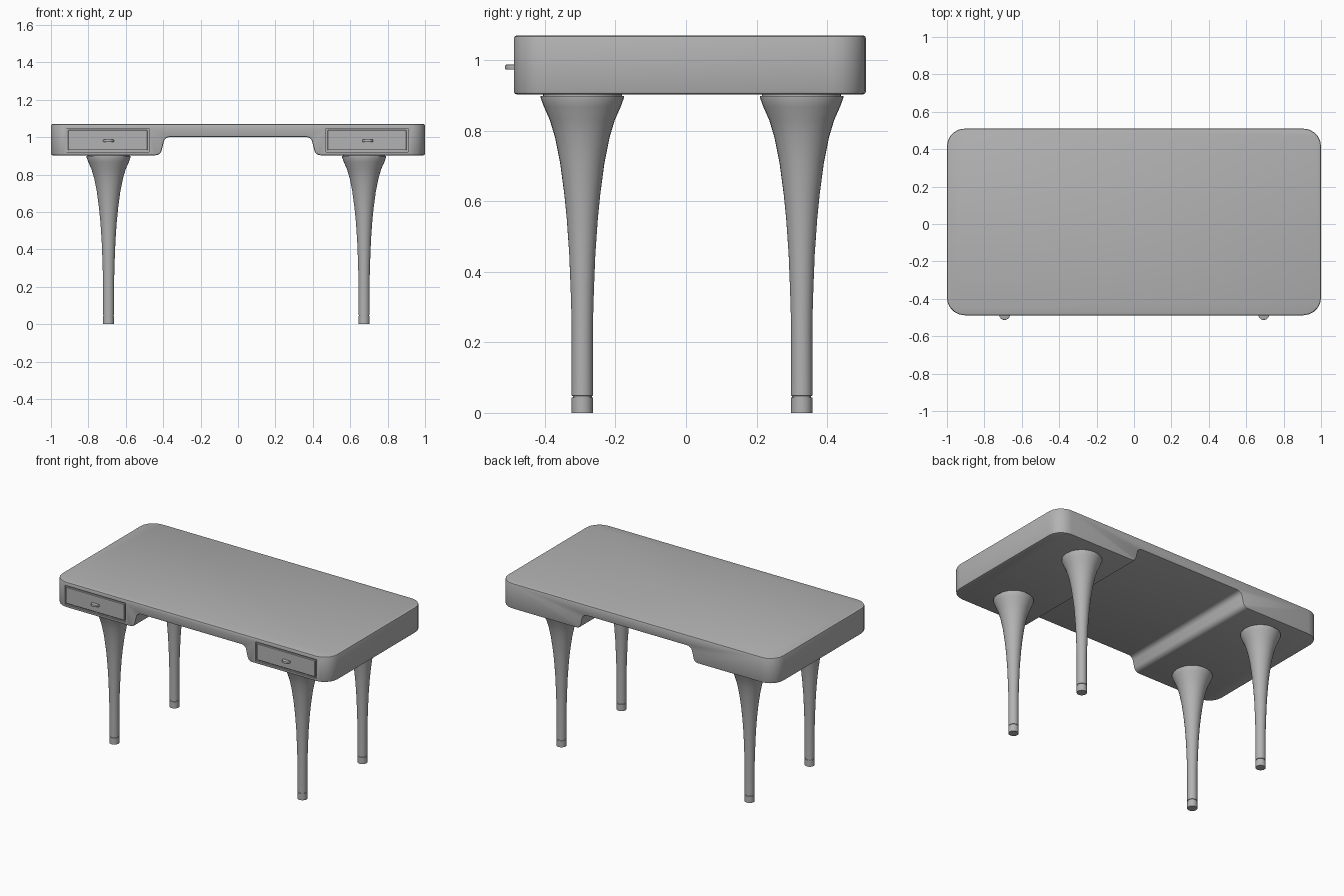
import bpy, bmesh, math

if "Cube" in bpy.data.objects:
    bpy.data.objects.remove(bpy.data.objects["Cube"], do_unlink=True)

grey = bpy.data.materials.new("plain grey")
grey.use_nodes = True
COLOUR = (0.45, 0.45, 0.45, 1)
grey.diffuse_color = COLOUR
grey.node_tree.nodes["Principled BSDF"].inputs["Base Color"].default_value = COLOUR

FRONT, BACK, TOP, BOTTOM = -0.488, 0.51, 1.07, 0.903


def arc(cx, cy, r, start, end, steps):
    """Points of a circular arc, angles in degrees."""
    angles = [math.radians(start + (end - start) * i / steps) for i in range(steps + 1)]
    return [(cx + r * math.cos(a), cy + r * math.sin(a)) for a in angles]


def prism(name, outline, place, offset):
    """Extrude a flat outline; place maps its 2D points into space."""
    bm = bmesh.new()
    face = bm.faces.new([bm.verts.new(place(u, v)) for u, v in outline])
    ext = bmesh.ops.extrude_face_region(bm, geom=[face])
    verts = [g for g in ext["geom"] if isinstance(g, bmesh.types.BMVert)]
    bmesh.ops.translate(bm, vec=offset, verts=verts)
    bmesh.ops.recalc_face_normals(bm, faces=bm.faces)
    return finish(name, bm)


def finish(name, bm):
    mesh = bpy.data.meshes.new(name)
    bm.to_mesh(mesh)
    bm.free()
    mesh.materials.append(grey)
    obj = bpy.data.objects.new(name, mesh)
    bpy.context.collection.objects.link(obj)
    return obj


def select(obj):
    bpy.ops.object.select_all(action="DESELECT")
    obj.select_set(True)
    bpy.context.view_layer.objects.active = obj


def smooth(obj, angle=35):
    select(obj)
    bpy.ops.object.shade_smooth_by_angle(angle=math.radians(angle))


def bevel(obj, width, segments=2):
    mod = obj.modifiers.new("soft edges", "BEVEL")
    mod.width, mod.segments = width, segments
    mod.limit_method, mod.angle_limit = "ANGLE", math.radians(40)
    mod.use_clamp_overlap = False
    select(obj)
    bpy.ops.object.modifier_apply(modifier=mod.name)


def cut(obj, cutter):
    mod = obj.modifiers.new("cut", "BOOLEAN")
    mod.operation, mod.solver, mod.object = "DIFFERENCE", "EXACT", cutter
    select(obj)
    bpy.ops.object.modifier_apply(modifier=mod.name)
    bpy.data.objects.remove(cutter, do_unlink=True)


def rectangle(x0, x1, z0, z1):
    return [(x0, z0), (x1, z0), (x1, z1), (x0, z1)]


# Desk body: slab with rounded corners
R = 0.095
plan = (arc(1 - R, BACK - R, R, 0, 90, 5) + arc(R - 1, BACK - R, R, 90, 180, 5)
        + arc(R - 1, FRONT + R, R, 180, 270, 5) + arc(1 - R, FRONT + R, R, 270, 360, 5))
body = prism("desk_body", plan, lambda x, y: (x, y, BOTTOM), (0, 0, TOP - BOTTOM))

# Knee space: S-curved sides, cut from front to back
side = [(0.46, BOTTOM - 0.05), (0.46, BOTTOM)] + arc(0.442, BOTTOM + 0.035, 0.035, 270, 190, 6)
side += arc(0.365, 0.967, 0.033, 10, 90, 6)
side[1:2] = []
knee = side + [(-x, z) for x, z in reversed(side)]
cut(body, prism("knee_cutter", knee, lambda x, z: (x, -1, z), (0, 2, 0)))
bevel(body, 0.008)

# Drawers: recess in the body, front panel and half-round pull
for label, x0, x1 in (("right", -0.917, -0.475), ("left", 0.47, 0.91)):
    z0, z1, gap = 0.921, 1.046, 0.009
    cut(body, prism("drawer_cutter", rectangle(x0, x1, z0, z1),
                    lambda x, z: (x, FRONT - 0.02, z), (0, 0.03, 0)))
    panel = prism(label + "_drawer_front",
                  rectangle(x0 + gap, x1 - gap, z0 + gap, z1 - gap),
                  lambda x, z: (x, FRONT, z), (0, 0.012, 0))
    bevel(panel, 0.002, 1)
    mid = (x0 + x1) / 2 + 0.004
    half = arc(mid, FRONT + 0.004, 0.029, 180, 360, 12)
    pull = prism(label + "_drawer_pull", half, lambda x, y: (x, y, 0.973), (0, 0, 0.014))
    bevel(pull, 0.003)
    smooth(pull)
smooth(body)

# Legs: slender lathe-turned trumpets with a grooved foot
profile = [(0, 0), (0.030, 0), (0.030, 0.043), (0.027, 0.044), (0.027, 0.048),
           (0.030, 0.049), (0.030, 0.25), (0.033, 0.35), (0.037, 0.45),
           (0.044, 0.55), (0.051, 0.62), (0.063, 0.71), (0.077, 0.78),
           (0.092, 0.83), (0.109, 0.868), (0.118, 0.893), (0.118, 0.898),
           (0.112, 0.898), (0.112, 0.91), (0, 0.91)]
for side_name, x in (("right", -0.692), ("left", 0.674)):
    for end_name, y in (("front", -0.294), ("back", 0.328)):
        bm = bmesh.new()
        verts = [bm.verts.new((r, 0, z)) for r, z in profile]
        edges = [bm.edges.new(pair) for pair in zip(verts, verts[1:])]
        bmesh.ops.spin(bm, geom=verts + edges, cent=(0, 0, 0), axis=(0, 0, 1),
                       angle=math.tau, steps=32, use_merge=True)
        bmesh.ops.remove_doubles(bm, verts=bm.verts, dist=0.0001)
        bmesh.ops.recalc_face_normals(bm, faces=bm.faces)
        leg = finish(f"{end_name}_{side_name}_leg", bm)
        leg.location = (x, y, 0)
        smooth(leg)
